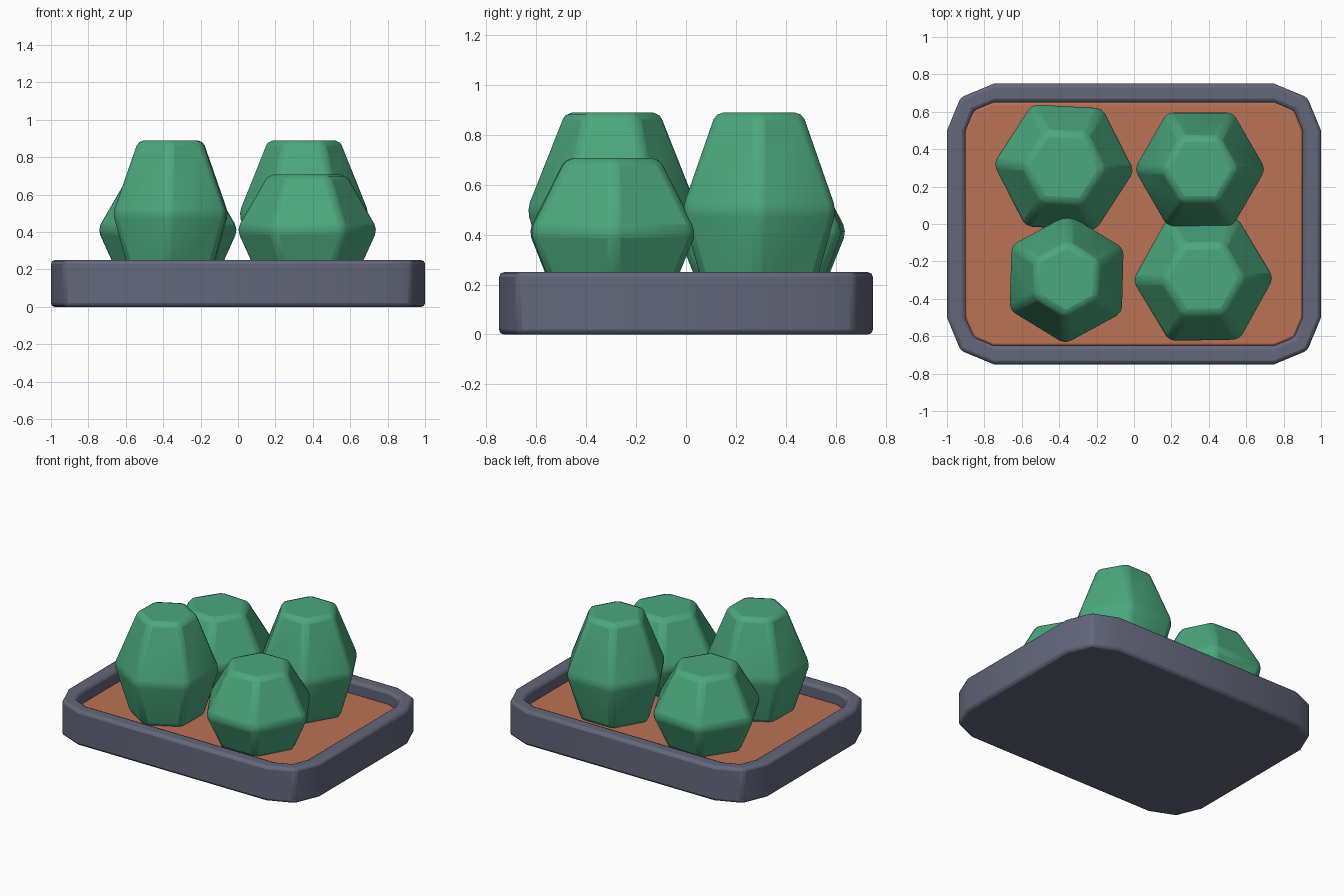
import bpy, bmesh, math

if "Cube" in bpy.data.objects:
    bpy.data.objects.remove(bpy.data.objects["Cube"])


def material(name, rgb):
    m = bpy.data.materials.new(name)
    m.diffuse_color = (*rgb, 1)
    m.use_nodes = True
    m.node_tree.nodes["Principled BSDF"].inputs["Base Color"].default_value = m.diffuse_color
    return m


SLATE = material("slate grey", (0.125, 0.135, 0.195))
CLAY = material("terracotta soil", (0.50, 0.168, 0.09))
GREEN = material("leaf green", (0.07, 0.39, 0.205))


def rounded_rect(hx, hy, r, z):
    """Rectangle whose corners are cut in two segments."""
    pts = []
    for k, (sx, sy) in enumerate([(1, 1), (-1, 1), (-1, -1), (1, -1)]):
        for j in range(3):
            a = math.radians(90 * k + 45 * j)
            pts.append((sx * (hx - r) + r * math.cos(a),
                        sy * (hy - r) + r * math.sin(a), z))
    return pts


def hexagon(r, z, turn):
    return [(r * math.cos(math.radians(60 * i + turn)),
             r * math.sin(math.radians(60 * i + turn)), z) for i in range(6)]


def loft(name, rings, mat, bevel, location=(0, 0, 0), limit=30):
    """Skin a stack of rings, cap both ends, bevel and smooth."""
    bm = bmesh.new()
    loops = [[bm.verts.new(p) for p in ring] for ring in rings]
    n = len(loops[0])
    for a, b in zip(loops, loops[1:]):
        for i in range(n):
            j = (i + 1) % n
            bm.faces.new((a[i], a[j], b[j], b[i]))
    bm.faces.new(loops[0][::-1])
    bm.faces.new(loops[-1])
    bmesh.ops.recalc_face_normals(bm, faces=bm.faces[:])
    me = bpy.data.meshes.new(name)
    bm.to_mesh(me)
    bm.free()
    me.materials.append(mat)
    ob = bpy.data.objects.new(name, me)
    ob.location = location
    bpy.context.collection.objects.link(ob)
    bpy.ops.object.select_all(action='DESELECT')
    ob.select_set(True)
    bpy.context.view_layer.objects.active = ob
    bpy.ops.object.shade_smooth_by_angle(angle=math.radians(35))
    if bevel:
        mod = ob.modifiers.new("bevel", 'BEVEL')
        mod.width = bevel
        mod.segments = 2
        mod.limit_method = 'ANGLE'
        mod.angle_limit = math.radians(limit)
    return ob


# Tray: outer wall, rim, inner wall and floor
loft("tray", [rounded_rect(1, 0.75, 0.25, 0),
              rounded_rect(1, 0.75, 0.25, 0.25),
              rounded_rect(0.9, 0.65, 0.15, 0.25),
              rounded_rect(0.9, 0.65, 0.15, 0.10)], SLATE, 0.02)

# Soil bed filling the tray
loft("soil", [rounded_rect(0.9, 0.65, 0.15, 0.08),
              rounded_rect(0.9, 0.65, 0.15, 0.165)], CLAY, 0.01)

# Faceted shrubs: x, y, radius, top height, turn in degrees
BASE = 0.16
shrubs = {
    "shrub_front_left": (-0.36, -0.295, 0.352, 0.89, 28.5),
    "shrub_front_right": (0.37, -0.295, 0.385, 0.707, 1),
    "shrub_back_left": (-0.375, 0.303, 0.385, 0.707, -3),
    "shrub_back_right": (0.353, 0.293, 0.357, 0.89, 0),
}
for name, (x, y, r, top, turn) in shrubs.items():
    mid = BASE + 0.465 * (top - BASE)
    loft(name, [hexagon(0.70 * r, BASE, turn),
                hexagon(r, mid, turn),
                hexagon(0.56 * r, top, turn)], GREEN, 0.03, (x, y, 0), 15)
